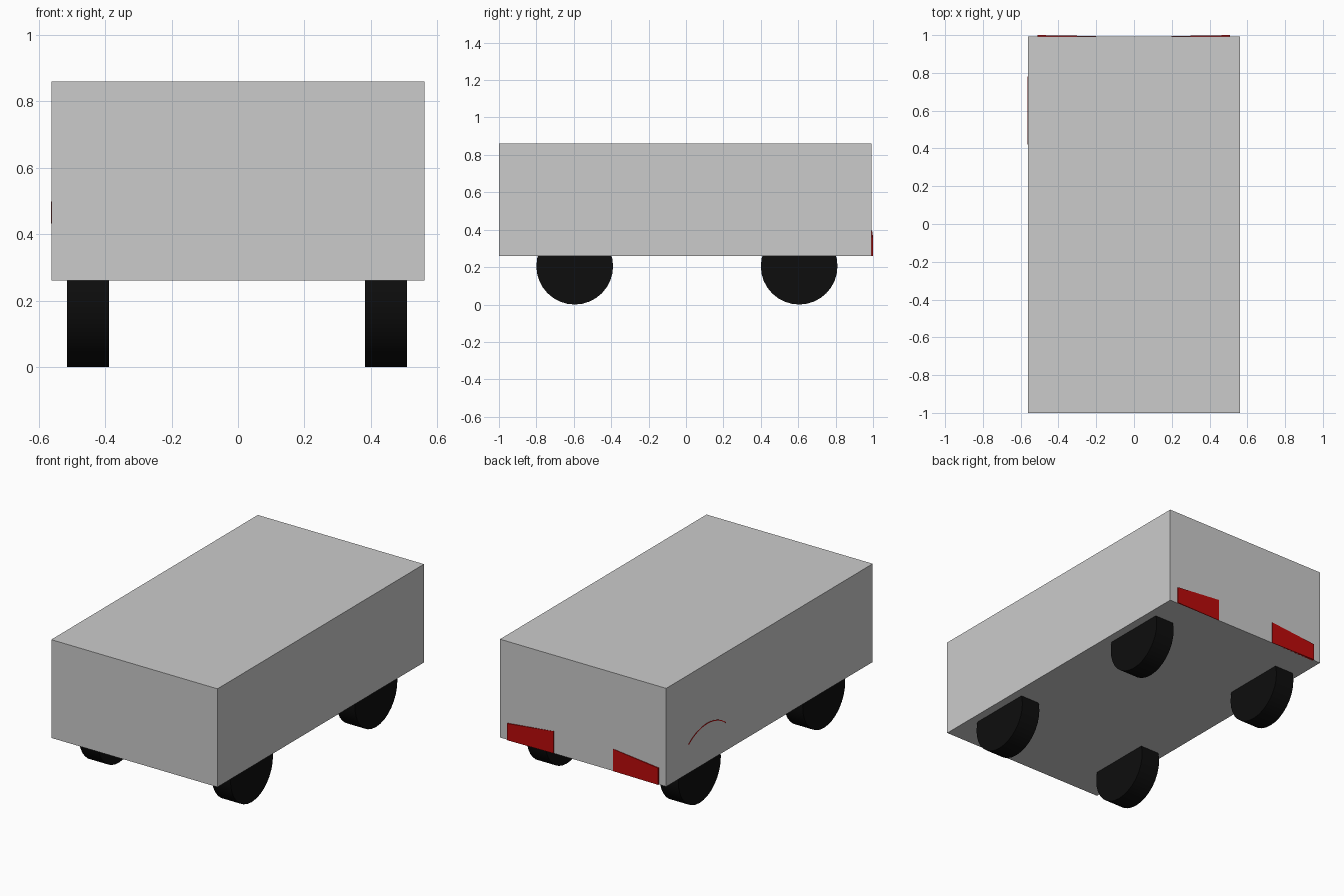
import bpy, bmesh, math

if "Cube" in bpy.data.objects:
    bpy.data.objects.remove(bpy.data.objects["Cube"])


def material(name, color):
    m = bpy.data.materials.new(name)
    m.diffuse_color = color
    m.use_nodes = True
    m.node_tree.nodes["Principled BSDF"].inputs["Base Color"].default_value = m.diffuse_color
    return m


black = material("rubber", (0.004, 0.004, 0.004, 1))
red = material("red", (0.5, 0.003, 0.003, 1))


def add_mesh(name, verts, faces, mat=None):
    me = bpy.data.meshes.new(name)
    me.from_pydata(verts, [], faces)
    bm = bmesh.new()
    bm.from_mesh(me)
    bmesh.ops.recalc_face_normals(bm, faces=bm.faces)
    bm.to_mesh(me)
    bm.free()
    ob = bpy.data.objects.new(name, me)
    bpy.context.collection.objects.link(ob)
    if mat:
        me.materials.append(mat)
    return ob


# Box body
bpy.ops.mesh.primitive_cube_add(size=1, location=(0, -0.0035, 0.56))
body = bpy.context.object
body.name = "body"
body.scale = (1.123, 1.993, 0.60)

# Four wheels, tops hidden in the body
for x, side in ((-0.452, "left"), (0.446, "right")):
    for y, end in ((-0.595, "front"), (0.605, "rear")):
        bpy.ops.mesh.primitive_cylinder_add(
            vertices=32, radius=0.205, depth=0.127,
            location=(x, y, 0.205), rotation=(0, math.pi / 2, 0))
        wheel = bpy.context.object
        wheel.name = f"{end}_{side}_wheel"
        wheel.data.materials.append(black)
        bpy.ops.object.shade_smooth_by_angle()

# Tail lights: wedges, taller towards the middle
for s, side in ((-1, "left"), (1, "right")):
    outline = [(0.20, 0.26, 0.995), (0.51, 0.26, 1.0),
               (0.51, 0.362, 1.0), (0.20, 0.395, 0.995)]
    verts = [(s * x - 0.002, y, z) for x, z, y in outline]
    verts += [(s * x - 0.002, 0.985, z) for x, z, y in outline]
    faces = [(0, 1, 2, 3), (7, 6, 5, 4)]
    faces += [(i, (i + 1) % 4, (i + 1) % 4 + 4, i + 4) for i in range(4)]
    add_mesh(f"{side}_tail_light", verts, faces, red)

# Thin arch trim over the rear left wheel
steps = 16
verts, faces = [], []
for i in range(steps + 1):
    a = math.radians(52 + 76 * i / steps)
    for r, x in ((0.288, -0.555), (0.288, -0.5635), (0.293, -0.5635), (0.293, -0.555)):
        verts.append((x, 0.6 + r * math.cos(a), 0.205 + r * math.sin(a)))
for i in range(steps):
    for k in range(4):
        b, n = 4 * i, (k + 1) % 4
        faces.append((b + k, b + n, b + 4 + n, b + 4 + k))
e = 4 * steps
faces += [(0, 1, 2, 3), (e + 3, e + 2, e + 1, e)]
add_mesh("wheel_arch_trim", verts, faces, red)
